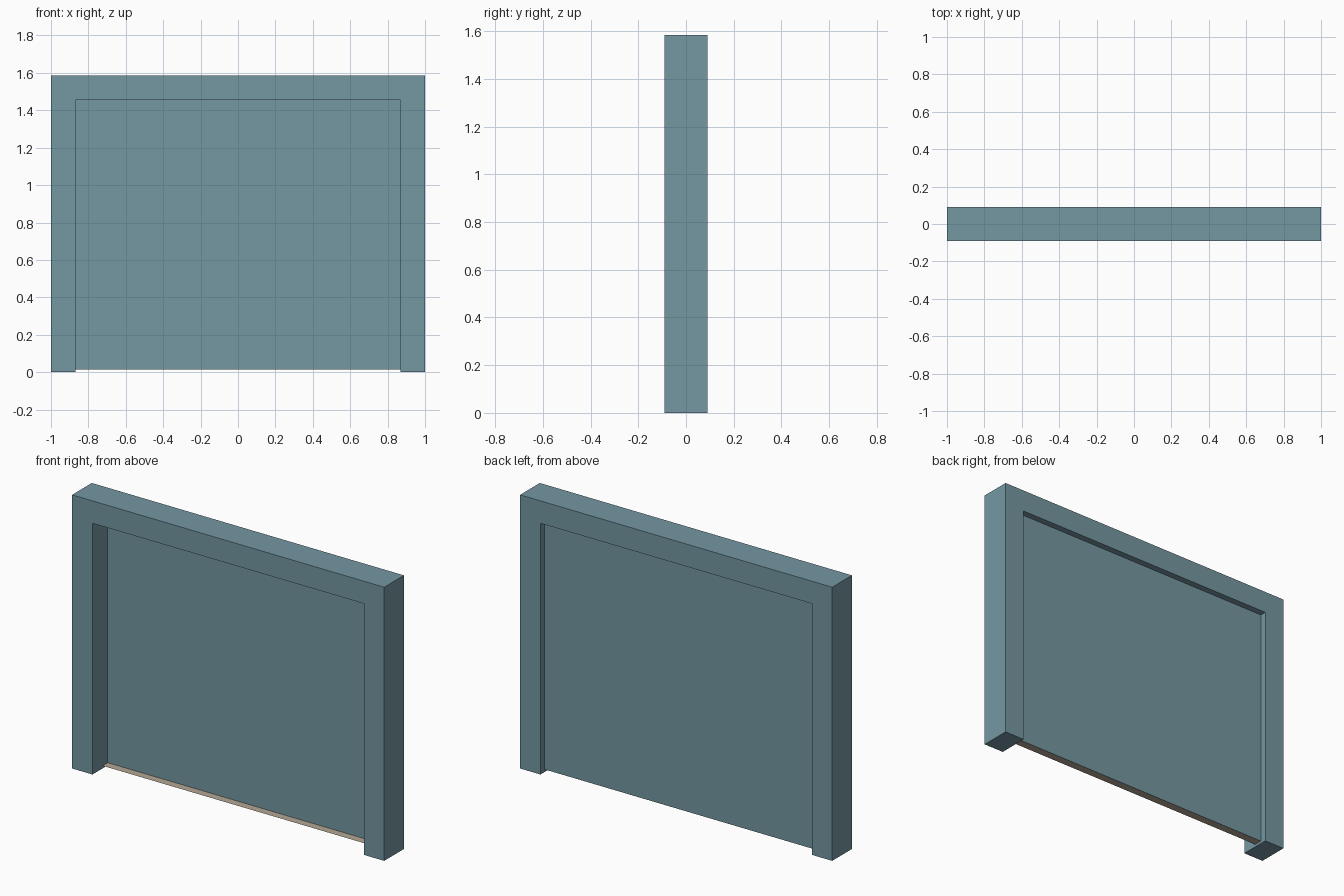
import bpy
import bmesh

cube = bpy.data.objects.get("Cube")
if cube:
    bpy.data.objects.remove(cube, do_unlink=True)

HALF_W, HEIGHT, HALF_D = 1.0, 1.585, 0.09
OPEN_W, OPEN_H = 0.87, 1.455
PANEL_Y, PANEL_Z = 0.05, 0.015
SILL_FRONT = 0.003


def material(name, rgb):
    mat = bpy.data.materials.new(name)
    mat.use_nodes = True
    color = (*rgb, 1.0)
    mat.diffuse_color = color
    mat.node_tree.nodes["Principled BSDF"].inputs["Base Color"].default_value = color
    return mat


def sheet(name, points, mat, depth=None):
    """Flat polygon, optionally extruded along y into a solid."""
    bm = bmesh.new()
    face = bm.faces.new([bm.verts.new(p) for p in points])
    if depth:
        result = bmesh.ops.extrude_face_region(bm, geom=[face], use_keep_orig=True)
        moved = [v for v in result["geom"] if isinstance(v, bmesh.types.BMVert)]
        bmesh.ops.translate(bm, verts=moved, vec=(0, depth, 0))
        bmesh.ops.recalc_face_normals(bm, faces=bm.faces)
    mesh = bpy.data.meshes.new(name)
    bm.to_mesh(mesh)
    bm.free()
    mesh.materials.append(mat)
    obj = bpy.data.objects.new(name, mesh)
    bpy.context.collection.objects.link(obj)
    return obj


blue = material("slate blue paint", (0.178, 0.309, 0.361))
tan = material("tan sill", (0.45, 0.39, 0.30))

# Surround: jambs and lintel in one arch-shaped profile
right_half = [(OPEN_W, 0), (HALF_W, 0), (HALF_W, HEIGHT)]
left_half = [(-x, z) for x, z in reversed(right_half)]
opening = [(-OPEN_W, OPEN_H), (OPEN_W, OPEN_H)]
profile = right_half + left_half + opening
sheet("door_surround", [(x, -HALF_D, z) for x, z in profile], blue, 2 * HALF_D)

# Recessed door panel
sheet("door_panel", [(-OPEN_W, PANEL_Y, PANEL_Z), (OPEN_W, PANEL_Y, PANEL_Z),
                     (OPEN_W, PANEL_Y, OPEN_H), (-OPEN_W, PANEL_Y, OPEN_H)],
      blue, 0.002)

# Narrow sill strip in front of the panel
sheet("sill_strip", [(-OPEN_W, SILL_FRONT, PANEL_Z), (OPEN_W, SILL_FRONT, PANEL_Z),
                     (OPEN_W, PANEL_Y, PANEL_Z), (-OPEN_W, PANEL_Y, PANEL_Z)], tan)
